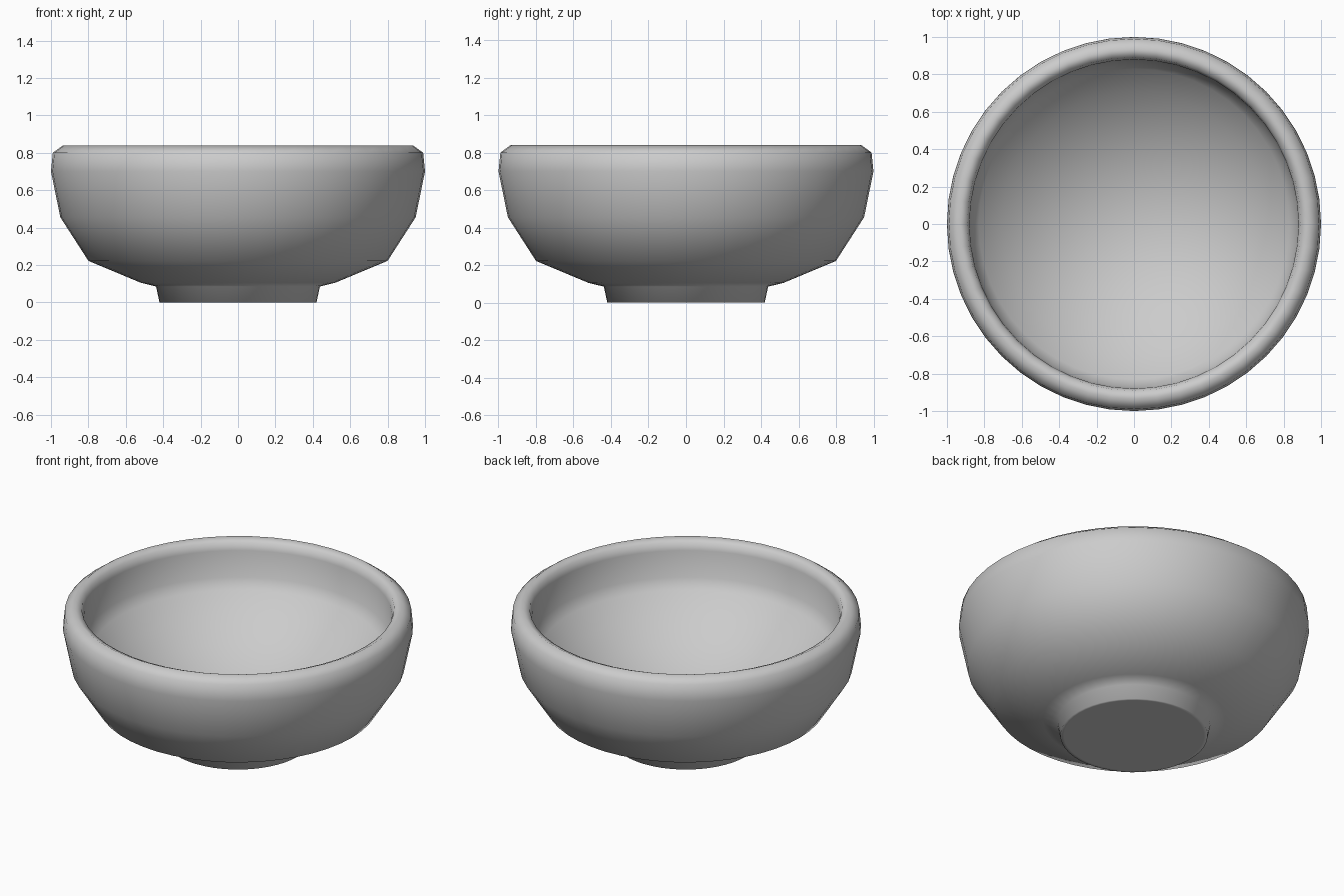
import bpy, bmesh, math

if "Cube" in bpy.data.objects:
    bpy.data.objects.remove(bpy.data.objects["Cube"])

SEGMENTS = 48

# Bowl cross-section (radius, height): foot, outer wall, rim, inner wall, floor
profile = [
    (0, 0), (0.40, 0), (0.42, 0), (0.438, 0.085), (0.52, 0.105), (0.80, 0.222),
    (0.95, 0.455), (1.0, 0.70), (0.99, 0.80), (0.935, 0.84),
    (0.892, 0.82), (0.88, 0.775), (0.872, 0.61), (0.83, 0.55),
    (0.71, 0.445), (0.57, 0.335), (0.30, 0.21), (0, 0.17),
]

# Revolve the cross-section
bm = bmesh.new()
verts = [bm.verts.new((r, 0, z)) for r, z in profile]
edges = [bm.edges.new(pair) for pair in zip(verts, verts[1:])]
bmesh.ops.spin(bm, geom=verts + edges, cent=(0, 0, 0), axis=(0, 0, 1),
               angle=math.tau, steps=SEGMENTS, use_merge=True)
bmesh.ops.remove_doubles(bm, verts=bm.verts, dist=0.0005)
bmesh.ops.recalc_face_normals(bm, faces=bm.faces)
for face in bm.faces:
    face.smooth = True

mesh = bpy.data.meshes.new("bowl")
bm.to_mesh(mesh)
bm.free()
bowl = bpy.data.objects.new("bowl", mesh)
bpy.context.collection.objects.link(bowl)
